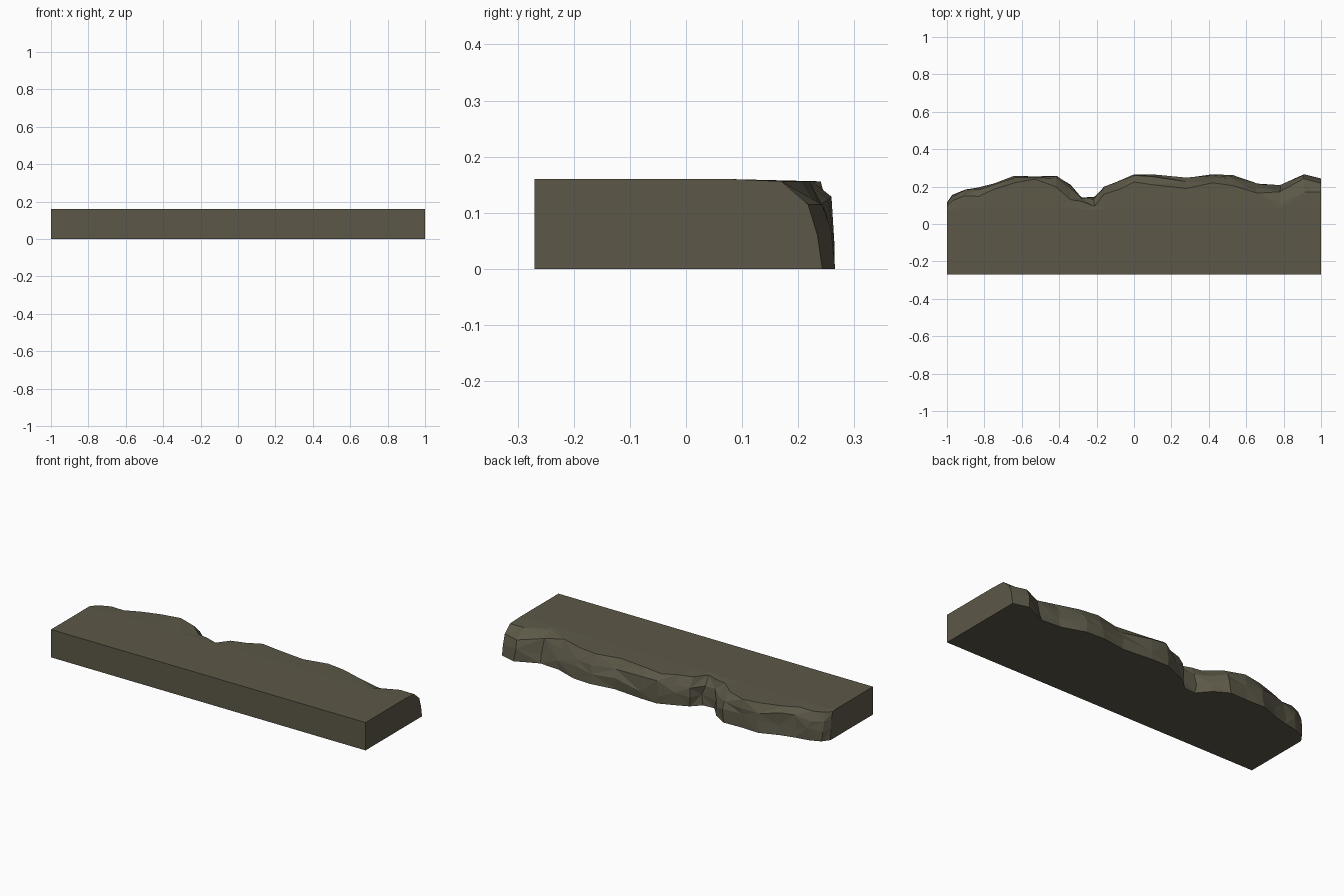
import bpy, bmesh, random

if "Cube" in bpy.data.objects:
    bpy.data.objects.remove(bpy.data.objects["Cube"])
random.seed(4)

H, FRONT = 0.16, -0.27

# rocky edge seen from above: x, outer foot y, top lip y
EDGE = [(-1, .115, .095), (-.97, .16, .125), (-.91, .185, .15), (-.83, .2, .148),
        (-.75, .22, .185), (-.64, .262, .22), (-.53, .258, .24), (-.42, .262, .2),
        (-.34, .215, .13), (-.28, .145, .12), (-.21, .15, .095), (-.16, .2, .16),
        (-.08, .235, .185), (0, .268, .225), (.1, .266, .21), (.28, .25, .19),
        (.42, .27, .22), (.53, .265, .205), (.66, .22, .165), (.78, .212, .11),
        (.91, .27, .17), (1, .243, .17)]

rock = bpy.data.materials.new("dark olive stone")
rock.diffuse_color = (0.107, 0.098, 0.065, 1)
rock.use_nodes = True
rock.node_tree.nodes["Principled BSDF"].inputs["Base Color"].default_value = rock.diffuse_color

bm = bmesh.new()
# one vertical profile per edge point: foot, two chipped middle rows, lip, flat top
cols = []
for i, (x, foot, lip) in enumerate(EDGE):
    inner = 0 < i < len(EDGE) - 1
    j = lambda a: random.uniform(-a, a) if inner else 0
    d = foot - lip
    prof = [(0, foot - .004 * inner, 0),
            (j(.012), foot - .12 * d + j(.006), .06 + j(.02)),
            (j(.012), foot - .35 * d + j(.008), .115 + j(.015)),
            (0, lip, .156)]
    col = [bm.verts.new((x + a, y, z)) for a, y, z in prof]
    col.append(bm.verts.new((x, min(.08, lip - .02), H)))
    cols.append(col)

# rough strip between profiles, split into triangles
for i, (a, b) in enumerate(zip(cols, cols[1:])):
    for k in range(4):
        p, q, r, s = a[k], b[k], b[k + 1], a[k + 1]
        tris = ((p, r, q), (p, s, r)) if (i + k) % 2 else ((p, s, q), (q, s, r))
        for t in tris:
            bm.faces.new(t)

# smooth sawn sides: top, bottom, front and ends
fl0, fr0, fr1, fl1 = [bm.verts.new(p) for p in
                      ((-1, FRONT, 0), (1, FRONT, 0), (1, FRONT, H), (-1, FRONT, H))]
bm.faces.new([fl0, fr0, fr1, fl1])
bm.faces.new([fl1, fr1] + [c[4] for c in reversed(cols)])
bm.faces.new([fr0, fl0] + [c[0] for c in cols])
bm.faces.new([fl0, fl1] + cols[0][::-1])
bm.faces.new([fr1, fr0] + cols[-1])
bmesh.ops.recalc_face_normals(bm, faces=bm.faces)

mesh = bpy.data.meshes.new("rock_ledge")
bm.to_mesh(mesh)
bm.free()
mesh.materials.append(rock)
bpy.context.collection.objects.link(bpy.data.objects.new("rock_ledge", mesh))
